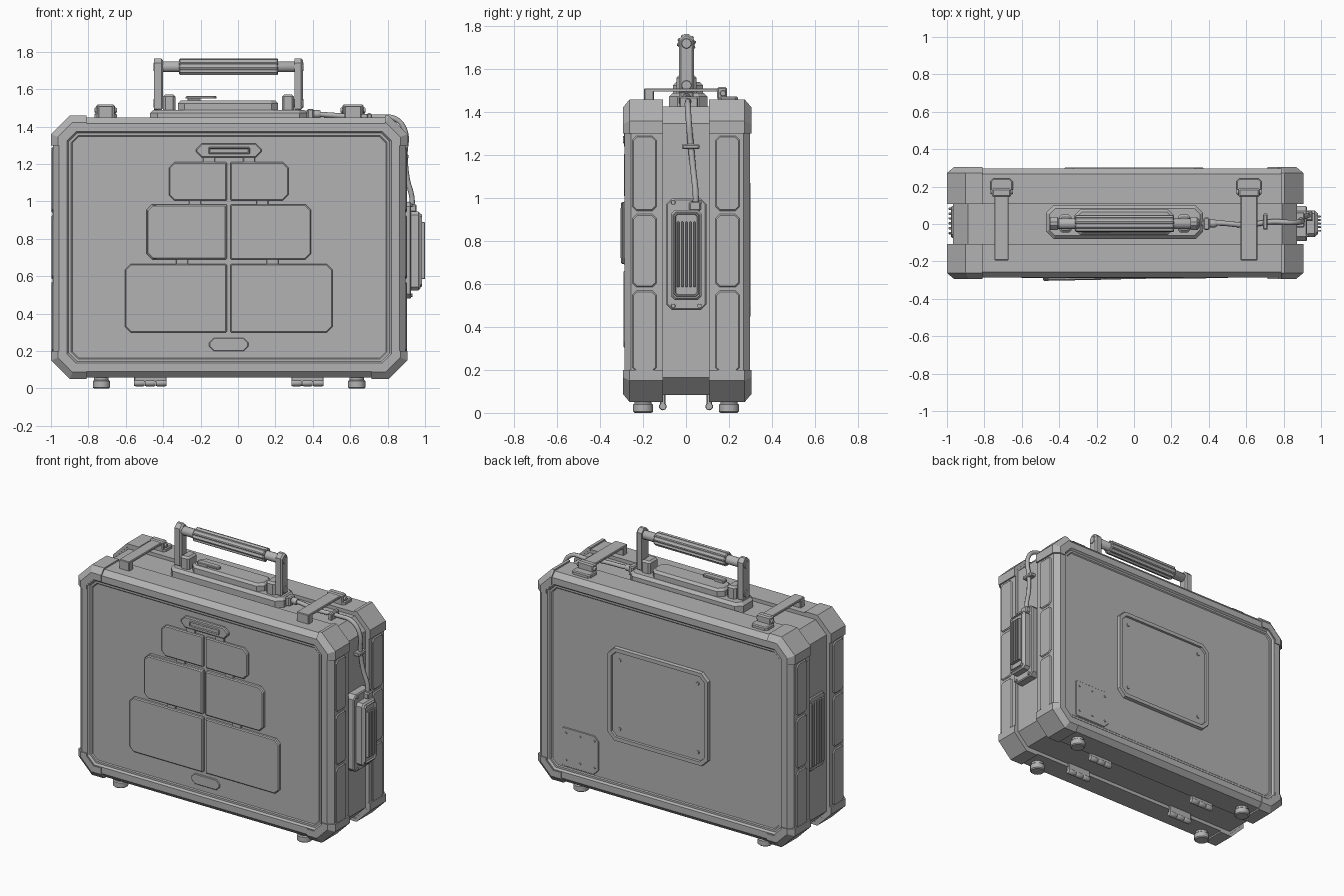
import bpy, bmesh, math
from mathutils import Vector

if "Cube" in bpy.data.objects:
    bpy.data.objects.remove(bpy.data.objects["Cube"])

grey = bpy.data.materials.new("case grey")
grey.diffuse_color = (0.45, 0.45, 0.45, 1)
grey.use_nodes = True
grey.node_tree.nodes["Principled BSDF"].inputs["Base Color"].default_value = grey.diffuse_color

# (u, v, w) to (x, y, z), where w is the direction a part is extruded along
AXES = {'x': lambda u, v, w: (w, u, v),
        'y': lambda u, v, w: (u, w, v),
        'z': lambda u, v, w: (u, v, w)}


def finish(name, bm):
    bmesh.ops.remove_doubles(bm, verts=bm.verts, dist=1e-5)
    bmesh.ops.recalc_face_normals(bm, faces=bm.faces)
    me = bpy.data.meshes.new(name)
    bm.to_mesh(me)
    bm.free()
    me.materials.append(grey)
    ob = bpy.data.objects.new(name, me)
    bpy.context.collection.objects.link(ob)
    return ob


def outline(rect, cham, d):
    """Rectangle with cut corners, shrunk by d."""
    u0, u1, v0, v1 = rect[0] + d, rect[1] - d, rect[2] + d, rect[3] - d
    a, b, c, e = [max(k - 0.586 * d, 0.0005) for k in cham]
    return [(u0 + a, v0), (u1 - b, v0), (u1, v0 + b), (u1, v1 - c),
            (u1 - c, v1), (u0 + e, v1), (u0, v1 - e), (u0, v0 + a)]


def loft(axis, rect, cham, stations, closed=False):
    """Skin cut-corner outlines at stations of (w, inset)."""
    cham = cham if isinstance(cham, tuple) else (cham,) * 4
    bm = bmesh.new()
    rings = [[bm.verts.new(AXES[axis](u, v, w)) for u, v in outline(rect, cham, d)]
             for w, d in stations]
    pairs = list(zip(rings, rings[1:] + rings[:1])) if closed else list(zip(rings, rings[1:]))
    for r, s in pairs:
        for i in range(8):
            j = (i + 1) % 8
            bm.faces.new((r[i], r[j], s[j], s[i]))
    if not closed:
        bm.faces.new(rings[0])
        bm.faces.new(rings[-1])
    return bm


def plate(name, axis, rect, w0, w1, cham=0.005, edge=0.006):
    """Slab from w0 to w1 whose outer face (w1) has a bevelled edge."""
    s = math.copysign(min(edge, abs(w1 - w0) * 0.6), w1 - w0)
    return finish(name, loft(axis, rect, cham, [(w0, 0), (w1 - s, 0), (w1, abs(s))]))


def frame(name, axis, rect, w0, w1, cham, width):
    """Raised border with an open middle."""
    return finish(name, loft(axis, rect, cham, [(w0, 0), (w1, 0.005), (w1, width - 0.005),
                                                (w0, width)], closed=True))


def rod(name, axis, u, v, w0, w1, r, n=12, rib=0.0):
    """Cylinder along an axis, optionally ribbed lengthwise."""
    bm = bmesh.new()
    rings = []
    for w, k in ((w0, 0.85), (w0 + 0.006, 1), (w1 - 0.006, 1), (w1, 0.85)):
        rings.append([])
        for i in range(n):
            a = 2 * math.pi * (i + 0.5) / n
            q = k * (r - rib * ((i // 2) % 2))
            rings[-1].append(bm.verts.new(AXES[axis](u + q * math.cos(a), v + q * math.sin(a), w)))
    for s, t in zip(rings, rings[1:]):
        for i in range(n):
            j = (i + 1) % n
            bm.faces.new((s[i], s[j], t[j], t[i]))
    bm.faces.new(rings[0])
    bm.faces.new(rings[-1])
    return finish(name, bm)


CASE = (-1.0, 0.905, 0.05, 1.46)
CUT = 0.1

# Two case halves with a bevelled rim and a recessed face, and the narrower core
for label, s, out in (("front", -1, 0.287), ("back", 1, 0.298)):
    st = [(0.108, 0.03), (0.108, 0.01), (out - 0.03, 0.01), (out, 0.042), (out, 0.085),
          (out - 0.012, 0.095), (out - 0.012, 0.108), (out - 0.018, 0.114)]
    finish(label + "_shell", loft('y', CASE, CUT, [(s * w, d) for w, d in st]))

    # Corner guards: one thick ring clipped to each corner
    ring = [(0.106, 0.0), (out - 0.025, 0.0), (out + 0.006, 0.037), (out + 0.006, 0.08),
            (out - 0.02, 0.08), (out - 0.02, 0.05), (0.106, 0.02)]
    for cx, sx in ((-0.81, -1), (0.735, 1)):
        for cz, sz in ((0.2, -1), (1.30, 1)):
            bm = loft('y', CASE, CUT, [(s * w, d) for w, d in ring], closed=True)
            cx2 = CASE[0] + 0.19 if sx < 0 else CASE[1] - (0.19 if sz < 0 else 0.12)
            for co, no in (((cx2, 0, 0), (sx, 0, 0)), ((0, 0, cz), (0, 0, sz))):
                bmesh.ops.bisect_plane(bm, geom=bm.verts[:] + bm.edges[:] + bm.faces[:],
                                       plane_co=co, plane_no=no, clear_inner=True)
                bmesh.ops.holes_fill(bm, edges=[e for e in bm.edges if e.is_boundary], sides=0)
            finish(label + "_corner_guard", bm)

    # Raised pads down both narrow sides
    y0, y1 = sorted((s * 0.137, s * 0.25))
    for z0, z1 in ((0.19, 0.57), (0.585, 0.925), (0.94, 1.29)):
        for w, d in ((CASE[0] + 0.012, -1), (CASE[1] - 0.012, 1)):
            plate("side_pad", 'x', (y0, y1, z0, z1), w, w + d * 0.01, 0.02, 0.007)

finish("core", loft('y', CASE, CUT, [(-0.12, 0.033), (0.12, 0.033)]))

# Stepped front plates, paired about the centre line
F = -0.265
for w, z0, z1, t in ((0.545, 0.30, 0.665, 0.29), (0.43, 0.69, 0.985, 0.292), (0.31, 1.005, 1.21, 0.288)):
    plate("front_panel", 'y', (-0.05 - w - 0.01, -0.06, z0, z1), F, -t,
          (0.03, 0.004, 0.004, 0.03), 0.006)
    plate("front_panel", 'y', (-0.04, -0.05 + w + 0.01, z0, z1), F, -t,
          (0.004, 0.03, 0.03, 0.004), 0.006)
# One panel stands slightly ajar
ajar = plate("ajar_panel", 'y', (-0.487, -0.063, 0.693, 0.982), -0.28, -0.30, (0.03, 0.004, 0.004, 0.03))
for v in ajar.data.vertices:
    v.co.y += 0.008 * (v.co.x + 0.487) / 0.42 - 0.004
for z, xs in ((0.677, (-0.30, 0.185)), (0.995, (-0.23, 0.13)), (1.222, (-0.155, 0.06))):
    for x in xs:
        plate("panel_tab", 'y', (x - 0.032, x + 0.032, z - 0.016, z + 0.016), F, -0.281, 0.003, 0.003)
plate("upper_badge", 'y', (-0.225, 0.125, 1.235, 1.31), F, -0.288, 0.03)
frame("upper_badge_border", 'y', (-0.16, 0.065, 1.252, 1.292), -0.286, -0.294, 0.006, 0.012)
plate("lower_badge", 'y', (-0.155, 0.055, 0.2, 0.27), F, -0.276, 0.025, 0.004)

# Back: bordered plate with rivets and a small notched plate
plate("back_plate", 'y', (-0.35, 0.35, 0.47, 1.05), 0.275, 0.288, 0.035)
frame("back_plate_border", 'y', (-0.375, 0.375, 0.445, 1.075), 0.275, 0.301, 0.05, 0.035)
for x in (-0.29, 0.29):
    for z in (0.53, 0.99):
        rod("back_rivet", 'y', x, z, 0.28, 0.293, 0.012, 8)
plate("small_back_plate", 'y', (0.45, 0.72, 0.17, 0.43), 0.275, 0.285, (0.035, 0.01, 0.01, 0.03), 0.003)
for x in (0.48, 0.585, 0.69):
    for z in (0.215, 0.395):
        rod("small_rivet", 'y', x, z, 0.275, 0.29, 0.008, 6)

# Feet and hinges underneath
for x in (-0.73, 0.635):
    for y in (-0.2, 0.2):
        rod("foot", 'z', x, y, 0.0, 0.045, 0.048, 12)
        rod("foot_collar", 'z', x, y, 0.035, 0.065, 0.04, 12)
for x0 in (-0.555, 0.285):
    for y in (-0.108, 0.108):
        for i in range(3):
            rod("hinge_barrel", 'x', y, 0.03, x0 + i * 0.058, x0 + i * 0.058 + 0.056, 0.018, 10)
        plate("hinge_leaf", 'z', (x0, x0 + 0.172, y - 0.012, y + 0.012), 0.1, 0.035, 0.003, 0.003)

# Handle base, lugs, arms and ribbed grip
plate("handle_base", 'z', (-0.47, 0.37, -0.08, 0.1), 1.41, 1.49, 0.04, 0.018)
plate("handle_pad", 'z', (-0.32, 0.215, -0.06, 0.08), 1.48, 1.54, 0.035, 0.015)
for x0, x1, a0, a1 in ((-0.4, -0.335, -0.448, -0.4), (0.235, 0.3, 0.303, 0.347)):
    plate("handle_lug", 'z', (x0, x1, -0.045, 0.05), 1.48, 1.572, 0.012, 0.012)
    plate("handle_arm", 'x', (-0.033, 0.037, 1.49, 1.765), a0, a1, (0.005, 0.005, 0.025, 0.025), 0.01)
    rod("handle_pivot", 'x', 0.002, 1.525, a0 - 0.004, a1 + 0.004, 0.025, 10)
    rod("grip_cap", 'x', 0.002, 1.72, a0 - 0.004, a1 + 0.004, 0.025, 12)
rod("handle_bar", 'x', 0.002, 1.72, -0.41, 0.315, 0.029, 16)
rod("grip", 'x', 0.002, 1.72, -0.315, 0.215, 0.045, 40, 0.006)
plate("release_tab", 'z', (-0.28, -0.115, -0.045, -0.005), 1.55, 1.563, 0.012, 0.004)
plate("release_post", 'z', (-0.27, -0.2, -0.04, -0.01), 1.53, 1.553, 0.004, 0.004)

# Latch straps bridging the halves
for x, w, a in ((-0.708, 0.038, 0.06), (0.615, 0.045, 0.068)):
    plate("latch_strap", 'z', (x - w, x + w, -0.195, 0.19), 1.497, 1.511, 0.004, 0.004)
    plate("latch_hook", 'z', (x - w, x + w, -0.195, -0.15), 1.44, 1.505, 0.004, 0.004)
    plate("latch_anchor", 'z', (x - a, x + a, 0.15, 0.243), 1.44, 1.472, 0.015, 0.006)
    plate("latch_buckle", 'z', (x - w - 0.012, x + w + 0.012, 0.145, 0.19), 1.465, 1.518, 0.006, 0.008)
    rod("latch_pin", 'x', 0.172, 1.488, x - a, x + a, 0.014, 10)

# Vent on the left side
plate("vent_plate", 'x', (-0.075, 0.095, 0.5, 0.99), -0.955, -0.978, 0.02)
for i in range(6):
    y = -0.055 + i * 0.026
    plate("vent_slat", 'x', (y, y + 0.013, 0.53, 0.96), -0.97, -0.992, 0.003, 0.004)

# Power unit on the right side
plate("unit_base", 'x', (-0.092, 0.095, 0.48, 0.998), 0.86, 0.925, 0.025)
plate("unit_body", 'x', (-0.07, 0.073, 0.525, 0.945), 0.91, 0.975, 0.018, 0.01)
frame("unit_border", 'x', (-0.06, 0.063, 0.54, 0.935), 0.97, 0.985, 0.015, 0.014)
for i in range(5):
    y = -0.036 + i * 0.019
    plate("unit_fin", 'x', (y - 0.005, y + 0.005, 0.585, 0.89), 0.97, 1.0, 0.002, 0.003)
for y in (-0.06, 0.063):
    for z in (0.498, 0.98):
        rod("unit_screw", 'x', y, z, 0.91, 0.932, 0.011, 8)
plate("unit_socket", 'x', (0.015, 0.07, 0.94, 0.985), 0.9, 0.955, 0.008)

# Cable from the handle base over the edge to the power unit
path = [(0.36, 0.0, 1.472), (0.45, 0.005, 1.465), (0.6, -0.005, 1.455), (0.74, 0.012, 1.45),
        (0.845, 0.008, 1.44), (0.895, 0.012, 1.37), (0.893, 0.022, 1.25), (0.905, 0.035, 1.12),
        (0.93, 0.045, 1.02), (0.93, 0.045, 0.96)]
cu = bpy.data.curves.new("cable", 'CURVE')
cu.dimensions = '3D'
cu.bevel_depth = 0.014
cu.bevel_resolution = 2
cu.resolution_u = 5
cu.use_fill_caps = True
sp = cu.splines.new('BEZIER')
sp.bezier_points.add(len(path) - 1)
for p, co in zip(sp.bezier_points, path):
    p.co = Vector(co)
    p.handle_left_type = p.handle_right_type = 'AUTO'
cu.materials.append(grey)
bpy.context.collection.objects.link(bpy.data.objects.new("cable", cu))
plate("cable_plug", 'z', (0.37, 0.405, -0.032, 0.035), 1.44, 1.495, 0.008)
rod("cable_collar", 'x', 0.003, 1.467, 0.4, 0.44, 0.022, 10)
plate("top_cable_clip", 'z', (0.69, 0.715, -0.03, 0.055), 1.42, 1.472, 0.004)
plate("side_cable_clip", 'x', (-0.018, 0.062, 1.228, 1.252), 0.865, 0.912, 0.004)

# Smooth only the round parts
for ob in bpy.data.objects:
    ob.select_set(ob.type == 'MESH' and any(k in ob.name for k in ("foot", "bar", "cap", "pin", "collar")))
bpy.context.view_layer.objects.active = bpy.data.objects["handle_bar"]
bpy.ops.object.shade_smooth_by_angle(angle=math.radians(40))
